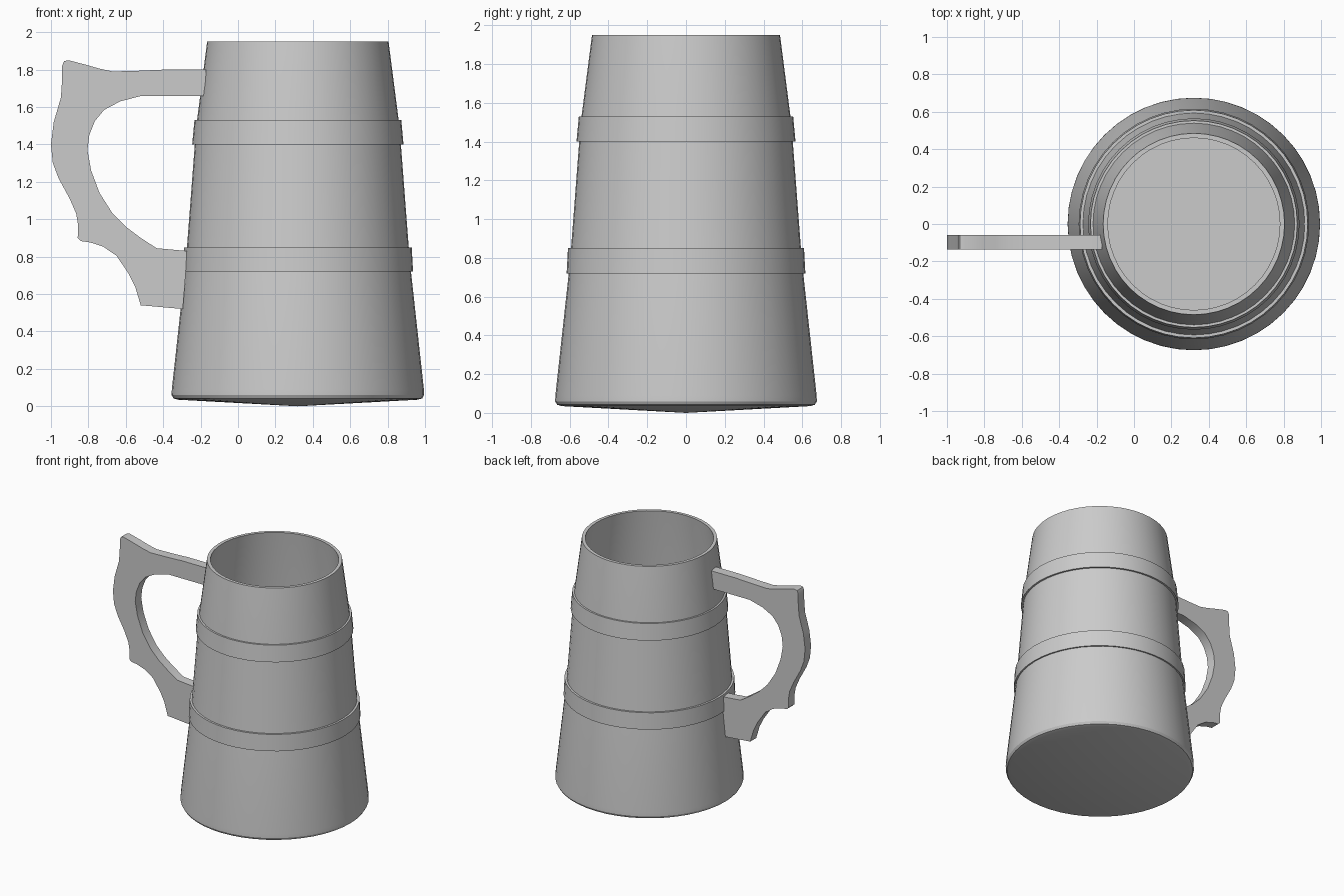
import bpy, bmesh, math

if "Cube" in bpy.data.objects:
    bpy.data.objects.remove(bpy.data.objects["Cube"])

CX, SEG = 0.32, 48  # mug axis position and roundness


def finish(name, bm, angle):
    bmesh.ops.remove_doubles(bm, verts=bm.verts, dist=1e-5)
    bmesh.ops.recalc_face_normals(bm, faces=bm.faces)
    mesh = bpy.data.meshes.new(name)
    bm.to_mesh(mesh)
    bm.free()
    ob = bpy.data.objects.new(name, mesh)
    bpy.context.collection.objects.link(ob)
    bpy.ops.object.select_all(action='DESELECT')
    ob.select_set(True)
    bpy.context.view_layer.objects.active = ob
    bpy.ops.object.shade_smooth_by_angle(angle=math.radians(angle))
    return ob


def lathe(name, profile, closed=False):
    bm = bmesh.new()
    verts = [bm.verts.new((CX + r, 0, z)) for r, z in profile]
    n = len(verts)
    edges = [bm.edges.new((verts[i], verts[(i + 1) % n]))
             for i in range(n if closed else n - 1)]
    bmesh.ops.spin(bm, geom=verts + edges, cent=(CX, 0, 0), axis=(0, 0, 1),
                   angle=2 * math.pi, steps=SEG)
    return finish(name, bm, 25)


# Tapered hollow body with a slightly pointed underside
lathe("mug_body", [
    (0, 0), (0.64, 0.035), (0.665, 0.042), (0.675, 0.06), (0.674, 0.09),
    (0.605, 0.72), (0.593, 0.85), (0.551, 1.40), (0.539, 1.53), (0.485, 1.95),
    (0.46, 1.95), (0.51, 1.53), (0.565, 0.85), (0.64, 0.10), (0.0, 0.10)])

# Raised hoops around the body
for name, r0, z0, r1, z1 in (("lower_band", 0.616, 0.72, 0.609, 0.85),
                             ("upper_band", 0.565, 1.40, 0.553, 1.53)):
    lathe(name, [(r0, z0), (r1, z1), (r1 - 0.03, z1), (r0 - 0.03, z0)], True)

# Flat sawn handle: side outline extruded in depth
outline = [
    (-0.17, 1.80), (-0.39, 1.80), (-0.55, 1.793), (-0.67, 1.79), (-0.74, 1.805),
    (-0.81, 1.825), (-0.905, 1.85), (-0.93, 1.845), (-0.94, 1.82), (-0.94, 1.75),
    (-0.947, 1.65), (-0.985, 1.52), (-1.0, 1.40), (-0.99, 1.30), (-0.96, 1.22),
    (-0.90, 1.11), (-0.865, 1.03), (-0.855, 0.97), (-0.857, 0.90), (-0.84, 0.883),
    (-0.79, 0.876), (-0.72, 0.853), (-0.65, 0.805), (-0.585, 0.71), (-0.55, 0.64),
    (-0.52, 0.54), (-0.295, 0.52), (-0.27, 0.83), (-0.435, 0.845), (-0.52, 0.90),
    (-0.60, 0.96), (-0.67, 1.03), (-0.74, 1.14), (-0.785, 1.26), (-0.805, 1.37),
    (-0.795, 1.45), (-0.765, 1.525), (-0.715, 1.585), (-0.63, 1.63),
    (-0.515, 1.66), (-0.18, 1.66)]
bm = bmesh.new()
face = bm.faces.new([bm.verts.new((x, -0.135, z)) for x, z in outline])
ext = bmesh.ops.extrude_face_region(bm, geom=[face], use_keep_orig=True)
bmesh.ops.translate(bm, vec=(0, 0.075, 0),
                    verts=[v for v in ext["geom"] if isinstance(v, bmesh.types.BMVert)])
finish("handle", bm, 35)
